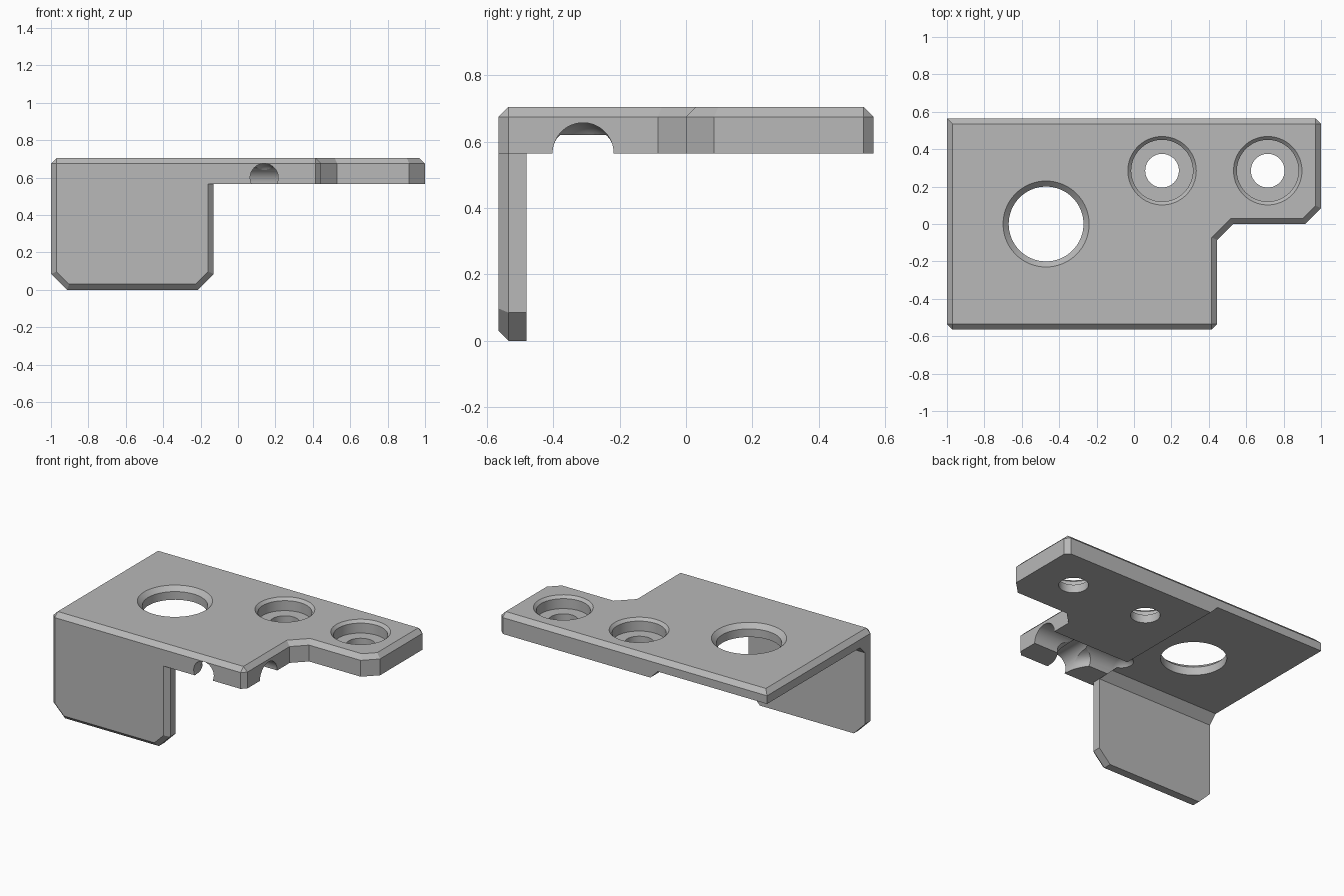
import bpy, bmesh
from math import sin, cos, pi

cube = bpy.data.objects.get("Cube")
if cube:
    bpy.data.objects.remove(cube, do_unlink=True)

grey = bpy.data.materials.new("mid grey")
grey.use_nodes = True
colour = (0.48, 0.48, 0.48, 1)
grey.diffuse_color = colour
grey.node_tree.nodes["Principled BSDF"].inputs["Base Color"].default_value = colour

C = 0.03                       # edge chamfer
FRONT, THICK, THIN, TOP = -0.565, 0.565, 0.62, 0.705


def loft(name, rings, bevel_rule=None):
    """Closed solid through matching rings; optionally chamfer the edges a rule picks."""
    bm = bmesh.new()
    loops = [[bm.verts.new(p) for p in r] for r in rings]
    for a, b in zip(loops, loops[1:]):
        for i in range(len(a)):
            j = (i + 1) % len(a)
            bm.faces.new((a[i], a[j], b[j], b[i]))
    bm.faces.new(loops[0])
    bm.faces.new(loops[-1])
    bmesh.ops.recalc_face_normals(bm, faces=bm.faces)
    if bevel_rule:
        edges = [e for e in bm.edges if bevel_rule(e.verts[0].co, e.verts[1].co)]
        bmesh.ops.bevel(bm, geom=edges, offset=C, segments=1, affect='EDGES', profile=0.5)
    mesh = bpy.data.meshes.new(name)
    bm.to_mesh(mesh)
    bm.free()
    mesh.materials.append(grey)
    ob = bpy.data.objects.new(name, mesh)
    bpy.context.collection.objects.link(ob)
    return ob


def ring(axis, pos, centre, ru, rv, n=64):
    """Ellipse of points square to an axis."""
    pts = []
    for k in range(n):
        u = centre[0] + ru * cos(2 * pi * k / n)
        v = centre[1] + rv * sin(2 * pi * k / n)
        pts.append({'x': (pos, u, v), 'y': (u, pos, v), 'z': (u, v, pos)}[axis])
    return pts


def combine(target, other, operation):
    other.hide_render = True
    mod = target.modifiers.new(operation, 'BOOLEAN')
    mod.operation = operation
    mod.solver = 'EXACT'
    mod.object = other
    bpy.context.view_layer.objects.active = target
    bpy.ops.object.modifier_apply(modifier=mod.name)
    bpy.data.objects.remove(other, do_unlink=True)


def round_end(axis, start, end, centre, r, sign):
    """Straight bore closed by a domed end."""
    rings = [ring(axis, start, centre, r, r)]
    for k in range(10):
        t = k / 10 * pi / 2
        rings.append(ring(axis, end + sign * r * sin(t), centre, r * cos(t), r * cos(t)))
    return loft("bore", rings)


# Top plate with chamfered upper rim and corner edges
outline = [(-1, FRONT), (0.445, FRONT), (0.445, -0.085), (0.53, 0),
           (0.915, 0), (1, 0.085), (1, 0.565), (-1, 0.565)]
corners = [outline[0], outline[1], outline[6]]


def plate_edges(a, b):
    upper = min(a.z, b.z) > TOP - 0.01
    upright = abs(a.z - b.z) > 0.1 and any(
        abs(a.x - x) + abs(a.y - y) < 0.01 for x, y in corners)
    return upper or upright


plate = loft("bracket", [[(x, y, z) for x, y in outline] for z in (THICK, TOP)], plate_edges)

# Front leg with clipped lower corners and chamfered front rim
leg_top = 0.6
leg_outline = [(-1, leg_top), (-1, 0.085), (-0.915, 0), (-0.215, 0),
               (-0.13, 0.085), (-0.13, leg_top)]


def leg_edges(a, b):
    in_front = max(a.y, b.y) < FRONT + 0.01
    return in_front and min(a.z, b.z) < leg_top - 0.01


leg = loft("front_leg", [[(x, y, z) for x, z in leg_outline] for y in (FRONT, -0.48)], leg_edges)

# Thinned underside, sloping at the step and towards the leg
def pocket_ring(z, inset):
    x, y = -0.13 - inset, -0.48 + inset
    return [(-1.2, y, z), (x, y, z), (x, 0.8, z), (-1.2, 0.8, z)]


pocket = loft("pocket", [pocket_ring(0.3, 0), pocket_ring(THICK, 0), pocket_ring(THIN, 0.055)])
combine(plate, leg, 'UNION')
combine(plate, pocket, 'DIFFERENCE')

# Large hole and two counterbored holes, all with chamfered rims
def turned(centre, profile):
    return loft("hole", [ring('z', z, centre, r, r) for r, z in profile])


combine(plate, turned((-0.47, 0), [(0.2, 0.4), (0.2, TOP - C), (0.23, TOP), (0.23, 0.8)]), 'DIFFERENCE')
for x in (0.15, 0.715):
    combine(plate, turned((x, 0.285), [(0.09, 0.4), (0.09, THIN), (0.165, THIN),
                                       (0.165, 0.687), (0.183, TOP), (0.183, 0.8)]), 'DIFFERENCE')

# Side channel, front bore and the flare that joins them
combine(plate, round_end('x', 0.6, -0.16, (-0.31, THICK), 0.092, -1), 'DIFFERENCE')
combine(plate, round_end('y', -0.7, -0.32, (0.14, 0.6), 0.075, 1), 'DIFFERENCE')
flare = []
for k in range(9):
    t = k / 8
    flare.append(ring('y', -0.55 + 0.24 * t, (0.14, 0.58), 0.07 + 0.15 * t * t, 0.07))
combine(plate, loft("flare", flare), 'DIFFERENCE')

# Smooth bores, crisp edges
bpy.ops.object.select_all(action='DESELECT')
plate.select_set(True)
bpy.context.view_layer.objects.active = plate
bpy.ops.object.shade_smooth_by_angle(angle=pi / 7)
